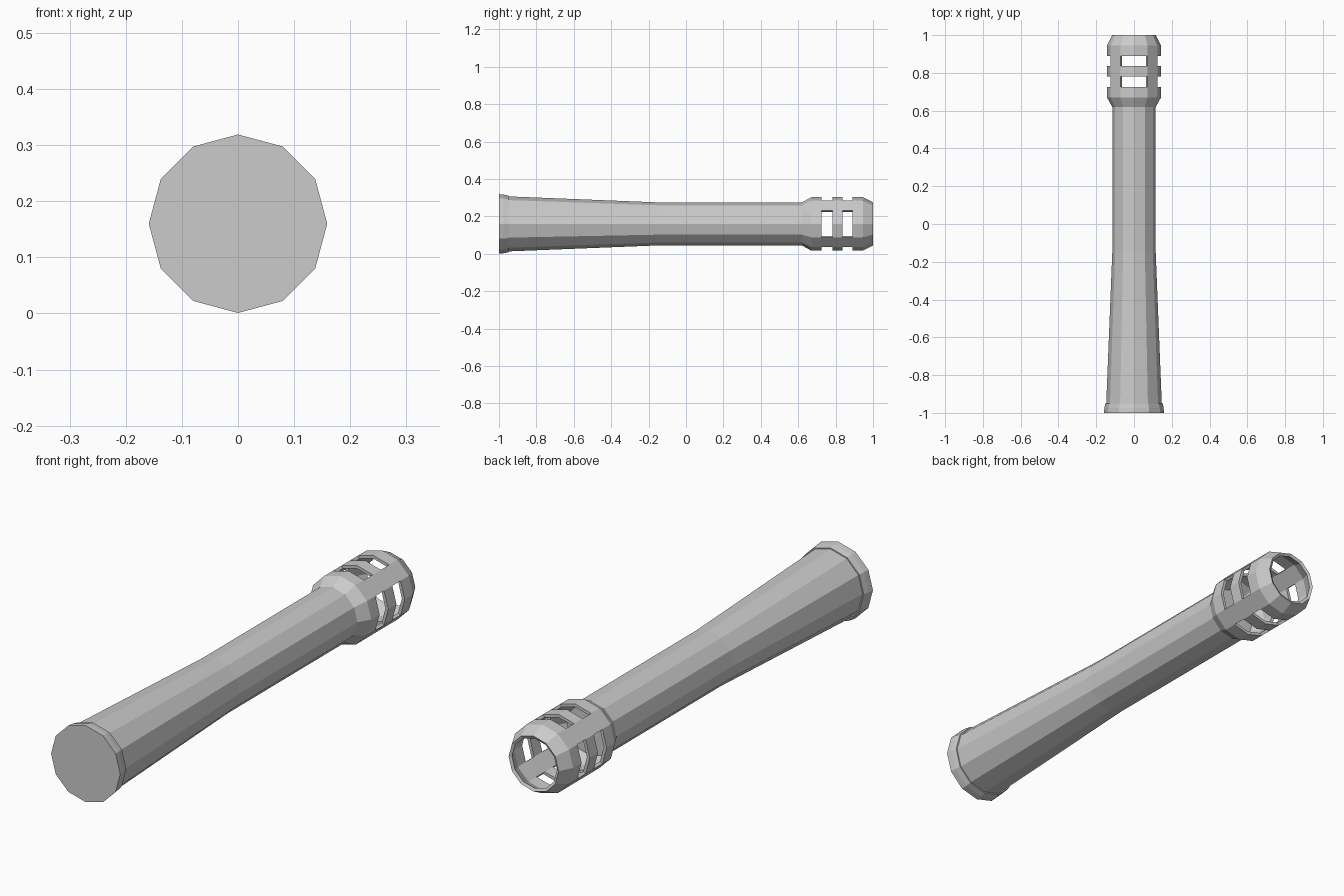
import bpy, bmesh, math

if "Cube" in bpy.data.objects:
    bpy.data.objects.remove(bpy.data.objects["Cube"])

SIDES = 12
AXIS_Z = 0.16


def lathe(name, profile, cap_front=False, cap_back=False, skip=None):
    """Revolve (y, radius) pairs around the lengthwise axis; skip(band, side) leaves openings."""
    bm = bmesh.new()
    rings = []
    for y, r in profile:
        ring = []
        for i in range(SIDES):
            a = math.tau * i / SIDES
            ring.append(bm.verts.new((r * math.cos(a), y, AXIS_Z + r * math.sin(a))))
        rings.append(ring)
    for b in range(len(rings) - 1):
        for i in range(SIDES):
            if skip and skip(b, i):
                continue
            j = (i + 1) % SIDES
            bm.faces.new((rings[b][i], rings[b + 1][i], rings[b + 1][j], rings[b][j]))
    if cap_front:
        bm.faces.new(rings[0])
    if cap_back:
        bm.faces.new(rings[-1][::-1])
    mesh = bpy.data.meshes.new(name)
    bm.to_mesh(mesh)
    bm.free()
    obj = bpy.data.objects.new(name, mesh)
    bpy.context.collection.objects.link(obj)
    return obj


# Tapered barrel with a butt rim, closed at both ends
lathe("barrel", [(-1.0, 0.159), (-0.975, 0.157), (-0.95, 0.152), (-0.95, 0.147),
                 (-0.15, 0.115), (0.63, 0.115)], cap_front=True, cap_back=True)

# Slotted muzzle: two rows of four windows, each two facets wide
muzzle = lathe("muzzle", [(0.62, 0.115), (0.67, 0.143), (0.725, 0.143), (0.782, 0.143),
                          (0.836, 0.143), (0.89, 0.143), (0.945, 0.143), (1.0, 0.115)],
               skip=lambda band, side: band in (2, 4) and side % 3 != 1)
wall = muzzle.modifiers.new("wall", 'SOLIDIFY')
wall.thickness = 0.013
wall.offset = -1
